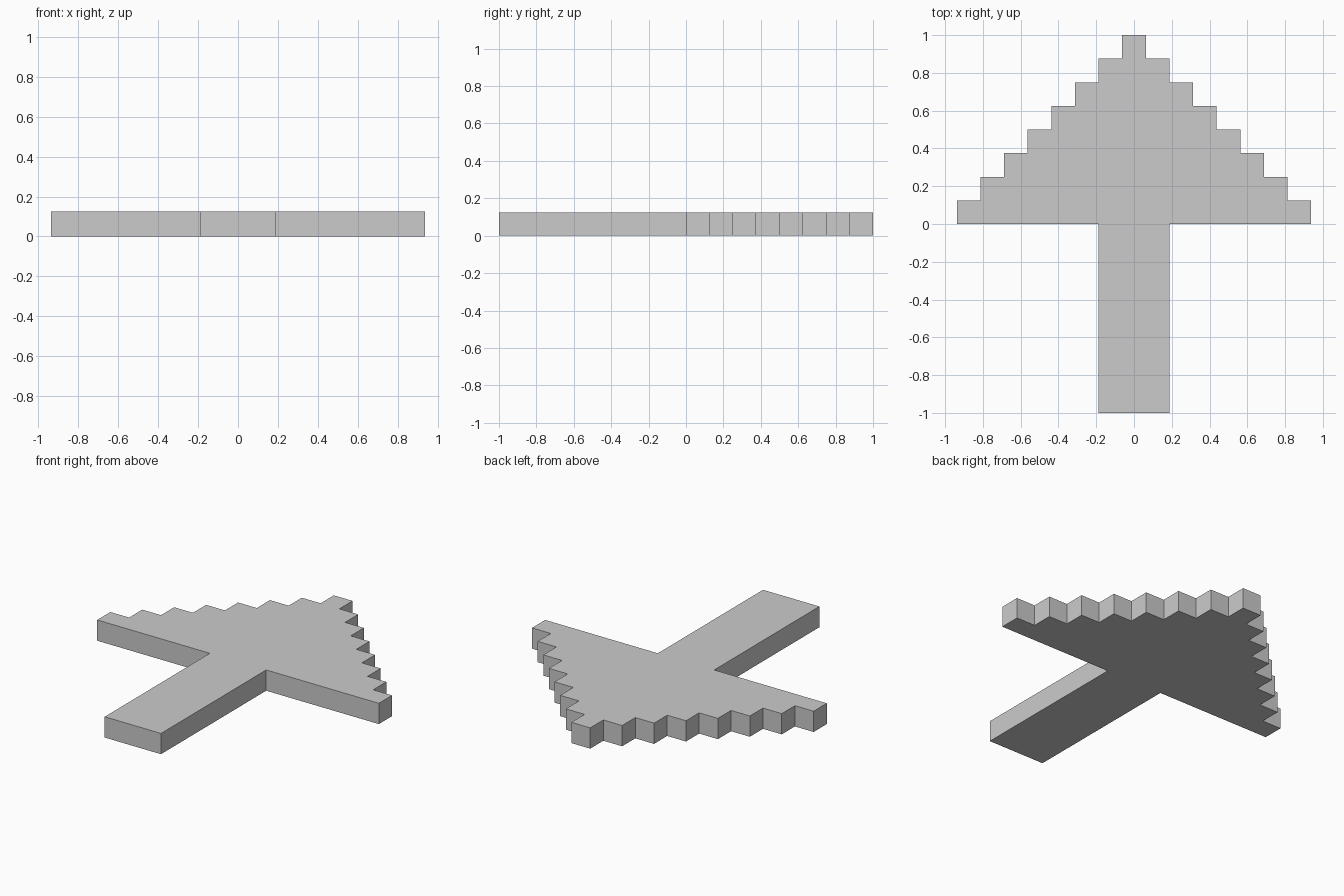
import bpy
import bmesh

if "Cube" in bpy.data.objects:
    bpy.data.objects.remove(bpy.data.objects["Cube"])

STEP = 0.125      # stair size and plate thickness
ROWS = 8          # stair rows in the arrow head
SHAFT = 0.1875    # half width of the shaft

# Right half of the outline, from the shaft's end up to the tip
right = [(SHAFT, -1.0), (SHAFT, 0.0)]
for i in range(ROWS):
    half = STEP * (ROWS - i - 0.5)
    right += [(half, i * STEP), (half, (i + 1) * STEP)]

# Mirror to close the outline
outline = right + [(-x, y) for x, y in reversed(right)]

# Extrude the outline into a flat plate
bm = bmesh.new()
base = bm.faces.new([bm.verts.new((x, y, 0)) for x, y in outline])
top = bmesh.ops.extrude_face_region(bm, geom=[base], use_keep_orig=True)
bmesh.ops.translate(bm, vec=(0, 0, STEP),
                    verts=[g for g in top["geom"] if isinstance(g, bmesh.types.BMVert)])
bmesh.ops.recalc_face_normals(bm, faces=bm.faces[:])
mesh = bpy.data.meshes.new("stepped_arrow")
bm.to_mesh(mesh)
bm.free()

# Single light grey colour
grey = bpy.data.materials.new("light_grey")
grey.diffuse_color = (0.6, 0.6, 0.6, 1)
grey.use_nodes = True
grey.node_tree.nodes["Principled BSDF"].inputs["Base Color"].default_value = grey.diffuse_color
mesh.materials.append(grey)

arrow = bpy.data.objects.new("stepped_arrow", mesh)
bpy.context.collection.objects.link(arrow)
